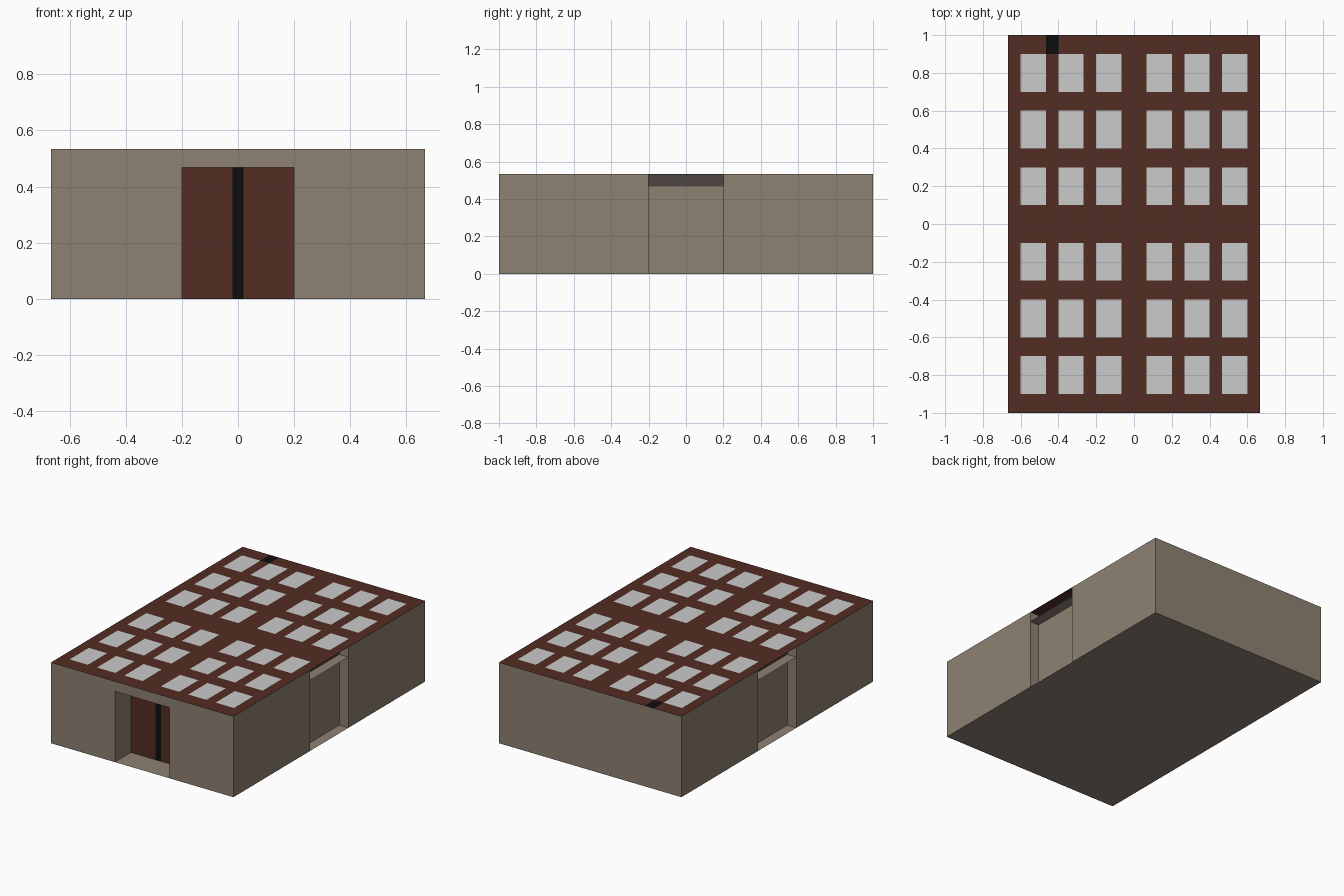
import bpy, bmesh

if "Cube" in bpy.data.objects:
    bpy.data.objects.remove(bpy.data.objects["Cube"])

X, Y, H = 0.667, 1.0, 0.533      # half width, half length, height
LINTEL = 0.467                   # top of the openings
HALF = 0.2                       # half width of the openings
DOOR_Y, SIDE_X = -0.833, 0.6     # back walls of the recesses
STRIPE = 0.02


def material(name, rgb):
    m = bpy.data.materials.new(name)
    lin = [((c / 255 + 0.055) / 1.055) ** 2.4 for c in rgb]
    m.diffuse_color = (*lin, 1)
    m.use_nodes = True
    m.node_tree.nodes["Principled BSDF"].inputs["Base Color"].default_value = m.diffuse_color
    return m


MATS = [material("taupe_wall", (142, 129, 114)),
        material("red_brown", (83, 45, 35)),
        material("black", (13, 13, 13)),
        material("pale_window", (203, 203, 203)),
        material("dark_grey", (77, 69, 65))]
TAUPE, BROWN, BLACK, PALE, GREY = range(5)


def make(name, quads, rule=lambda c: TAUPE):
    bm = bmesh.new()
    for q in quads:
        f = bm.faces.new([bm.verts.new(p) for p in q])
        f.material_index = rule(f.calc_center_median())
    bmesh.ops.remove_doubles(bm, verts=bm.verts, dist=1e-4)
    me = bpy.data.meshes.new(name)
    bm.to_mesh(me)
    bm.free()
    for m in MATS:
        me.materials.append(m)
    ob = bpy.data.objects.new(name, me)
    bpy.context.collection.objects.link(ob)
    return ob


def wall_ring(outline, z0, z1):
    return [[(*a, z0), (*b, z0), (*b, z1), (*a, z1)]
            for a, b in zip(outline, outline[1:] + outline[:1])]


def flat(x0, x1, y0, y1, z, up=True):
    q = [(x0, y0, z), (x1, y0, z), (x1, y1, z), (x0, y1, z)]
    return q if up else q[::-1]


# Plan outlines, counter-clockwise
right = [(X, -Y), (X, -HALF), (SIDE_X, -HALF), (SIDE_X, HALF), (X, HALF), (X, Y)]
left = [(-x, y) for x, y in reversed(right)]
door = [(-HALF, -Y), (-HALF, DOOR_Y), (-STRIPE, DOOR_Y),
        (STRIPE, DOOR_Y), (HALF, DOOR_Y), (HALF, -Y)]


# Lower walls with the front door recess and both side recesses
def lower_rule(c):
    if abs(c.y - DOOR_Y) < 1e-3 and abs(c.x) < HALF - 0.01:
        return BLACK if abs(c.x) < STRIPE else BROWN
    return TAUPE


make("lower_walls", wall_ring(door + right + left, 0, LINTEL), lower_rule)

# Upper walls, closed over the door, with dark slots above the side recesses
make("upper_walls", wall_ring(right + left, LINTEL, H),
     lambda c: GREY if abs(abs(c.x) - SIDE_X) < 1e-3 else TAUPE)

# Ceilings of the recesses
make("recess_ceilings", [
    flat(-HALF, HALF, -Y, DOOR_Y, LINTEL, False),
    flat(SIDE_X, X, -HALF, HALF, LINTEL, False),
    flat(-X, -SIDE_X, -HALF, HALF, LINTEL, False)])

# Base
make("base", [flat(-X, X, -Y, Y, 0, False)])

# Roof: a grid whose odd cells are windows
xh = [0.067, 0.2, 0.267, 0.4, 0.467, 0.6, X]
yh = [0.1, 0.3, 0.4, 0.6, 0.7, 0.9, Y]
xs = [-v for v in reversed(xh)] + xh
ys = [-v for v in reversed(yh)] + yh


def band(v, cuts):
    return any(a < abs(v) < b for a, b in zip(cuts[0:6:2], cuts[1:6:2]))


def roof_rule(c):
    if band(c.x, xh) and band(c.y, yh):
        return PALE
    if -0.467 < c.x < -0.4 and c.y > 0.9:
        return BLACK
    return BROWN


make("roof", [flat(x0, x1, y0, y1, H)
              for x0, x1 in zip(xs, xs[1:]) for y0, y1 in zip(ys, ys[1:])], roof_rule)
